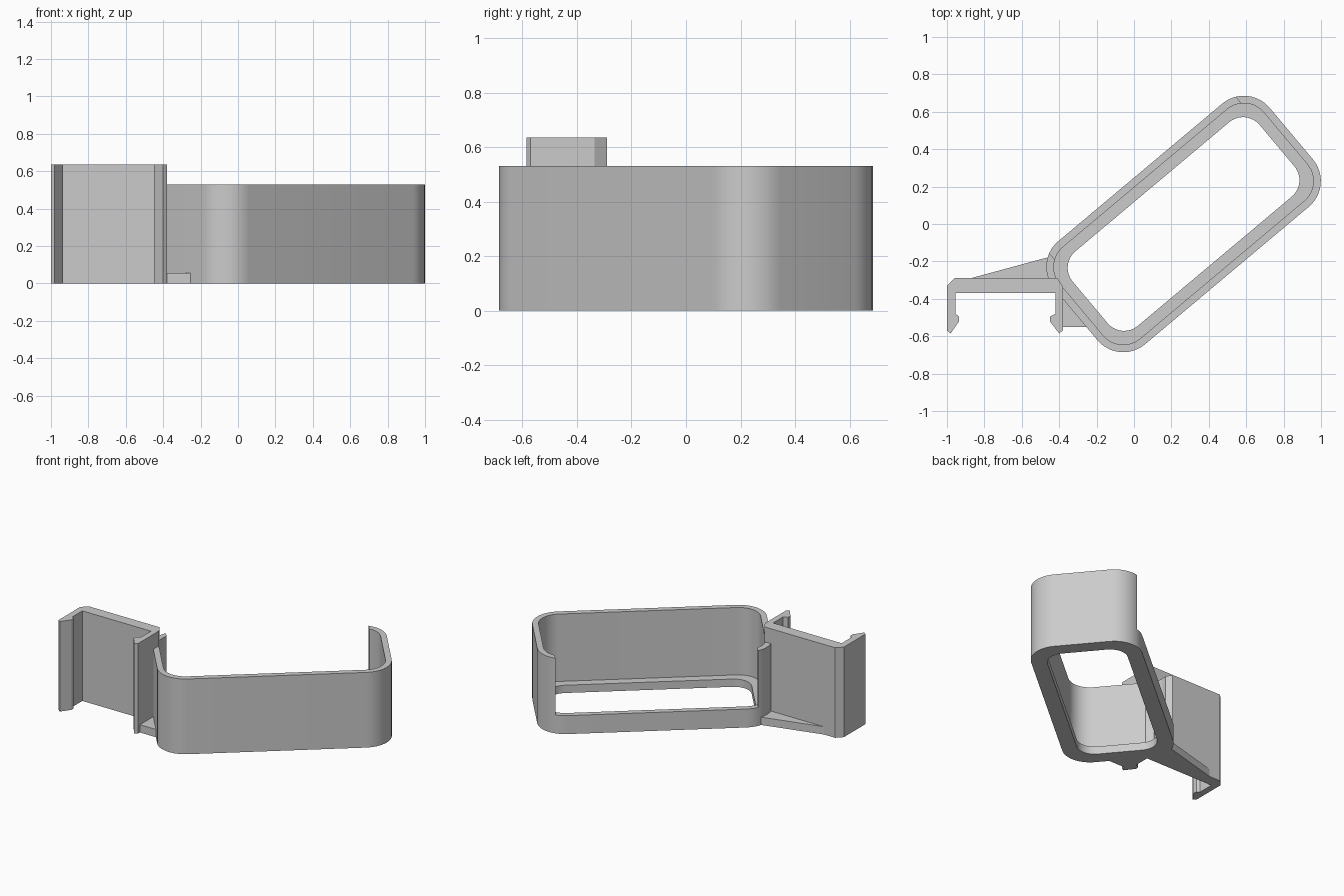
import bpy
import bmesh
from math import cos, sin, pi, radians

cube = bpy.data.objects.get("Cube")
if cube:
    bpy.data.objects.remove(cube, do_unlink=True)

grey = bpy.data.materials.new("light grey plastic")
grey.use_nodes = True
COLOUR = (0.6, 0.6, 0.6, 1)
grey.diffuse_color = COLOUR
grey.node_tree.nodes["Principled BSDF"].inputs["Base Color"].default_value = COLOUR

BASE = 0.055      # floor thickness
TRAY_TOP = 0.53
CLIP_TOP = 0.635


def finish(name, bm):
    bmesh.ops.recalc_face_normals(bm, faces=bm.faces)
    mesh = bpy.data.meshes.new(name)
    bm.to_mesh(mesh)
    bm.free()
    mesh.materials.append(grey)
    obj = bpy.data.objects.new(name, mesh)
    bpy.context.collection.objects.link(obj)
    return obj


def prism(name, outline, z0, z1):
    bm = bmesh.new()
    face = bm.faces.new([bm.verts.new((x, y, z0)) for x, y in outline])
    top = bmesh.ops.extrude_face_region(bm, geom=[face])["geom"]
    verts = [g for g in top if isinstance(g, bmesh.types.BMVert)]
    bmesh.ops.translate(bm, verts=verts, vec=(0, 0, z1 - z0))
    return finish(name, bm)


def rounded_rect(a, b, r, steps=12):
    points = []
    for i, (sx, sy) in enumerate([(1, 1), (-1, 1), (-1, -1), (1, -1)]):
        for k in range(steps + 1):
            t = (i + k / steps) * pi / 2
            points.append((sx * (a - r) + r * cos(t), sy * (b - r) + r * sin(t)))
    return points


# Holder tray: wall and inner floor lip as one closed section swept round
A, B = 0.752, 0.36
section = [(0, 0.18, 0), (0, 0.18, TRAY_TOP), (0.04, 0.14, TRAY_TOP),
           (0.04, 0.14, BASE), (0.1, 0.115, BASE), (0.1, 0.115, 0)]
bm = bmesh.new()
loops = [[bm.verts.new((x, y, z)) for x, y in rounded_rect(A - d, B - d, r)]
         for d, r, z in section]
for i, low in enumerate(loops):
    high = loops[(i + 1) % len(loops)]
    for j in range(len(low)):
        k = (j + 1) % len(low)
        bm.faces.new((low[j], low[k], high[k], high[j]))
tray = finish("holder_tray", bm)

# Open the back long wall above a low strip
cutter = prism("opening_cutter", [(-0.65, 0.1), (0.65, 0.1), (0.65, 0.6), (-0.65, 0.6)], 0.13, 0.8)
cutter.hide_render = True
cut = tray.modifiers.new("opening", "BOOLEAN")
cut.operation = "DIFFERENCE"
cut.solver = "EXACT"
cut.object = cutter
bpy.ops.object.select_all(action="DESELECT")
bpy.context.view_layer.objects.active = tray
tray.select_set(True)
bpy.ops.object.modifier_apply(modifier=cut.name)
bpy.data.objects.remove(cutter, do_unlink=True)
bpy.ops.object.shade_smooth_by_angle(angle=radians(30))
tray.location = (0.265, 0, 0)
tray.rotation_euler.z = radians(40)

# Snap-on clip: back plate with two hooked arms
prism("mounting_clip", [
    (-0.96, -0.29), (-1, -0.33), (-1, -0.57), (-0.98, -0.585), (-0.935, -0.52),
    (-0.935, -0.495), (-0.955, -0.48), (-0.955, -0.37),
    (-0.42, -0.37), (-0.42, -0.48), (-0.45, -0.495), (-0.45, -0.52),
    (-0.4, -0.585), (-0.38, -0.57), (-0.38, -0.335), (-0.41, -0.29)], 0, CLIP_TOP)

# Low webs joining the clip to the tray
prism("rear_web", [(-0.91, -0.3), (-0.4, -0.3), (-0.4, -0.18), (-0.46, -0.178)], 0, BASE)
prism("front_web", [(-0.39, -0.55), (-0.245, -0.55), (-0.24, -0.47), (-0.39, -0.31)], 0, BASE)
